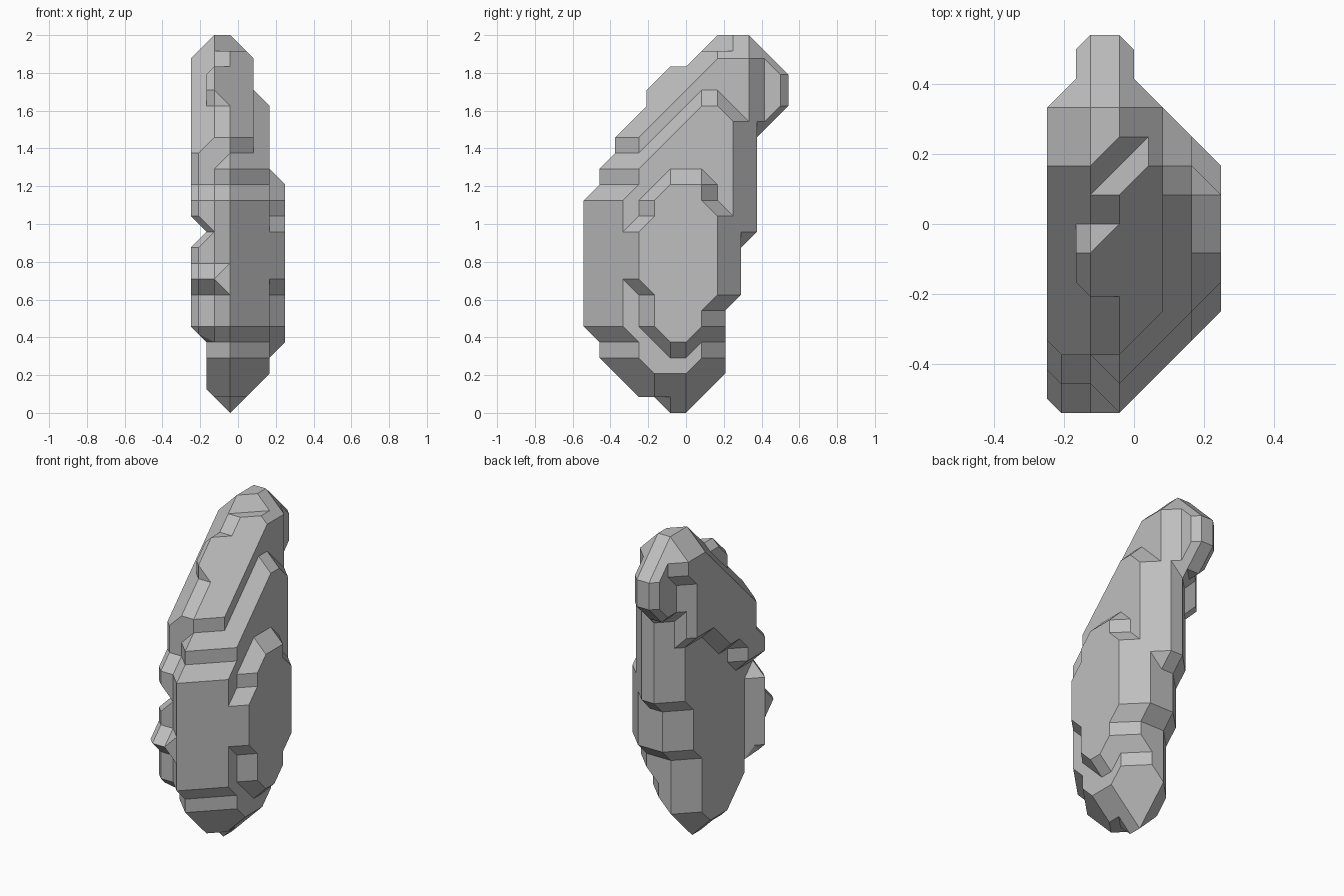
import bpy
import bmesh
from itertools import product
from mathutils import Vector

STEP = 1 / 12
RIDGE = 2  # slab that carries the front ridge

# Side outline of the ridge as (height, depth) grid steps
FRONT = [(0, 5), (1, 3), (3, 1), (4, 1), (5, 0), (13, 0), (14, 1), (15, 1),
         (16, 2), (17, 2), (23, 8)]
BACK = [(0, 6), (2, 8), (6, 8), (7, 9), (10, 9), (11, 10), (17, 10),
        (19, 12), (21, 12), (23, 10)]

# Bottom, top and deepest back step of each upright slab
SLABS = [(5, 22, 9), (1, 23, 12), (0, 23, 12), (1, 22, 10), (2, 19, 9), (4, 14, 8)]

cube = bpy.data.objects.get("Cube")
if cube:
    bpy.data.objects.remove(cube, do_unlink=True)


def edge_at(edge, height):
    """Depth of an outline at a height, along straight runs."""
    for (h0, d0), (h1, d1) in zip(edge, edge[1:]):
        if h0 <= height <= h1:
            return round(d0 + (d1 - d0) * (height - h0) / (h1 - h0))


def slab_front(slab, height):
    """Front edge, stepping back on both sides of the ridge."""
    depth = edge_at(FRONT, height)
    if slab >= RIDGE:
        chipped = ((slab == 5 and not 8 <= height <= 11)
                   or (slab == 4 and height > 16)
                   or (slab == RIDGE and height == 23))
        return depth + slab - RIDGE + chipped
    if slab == 0:
        return depth + (height != 16)
    return depth + (height < 16)


def slab_back(slab, height):
    """Back edge, rounded off towards the ends of the slab."""
    bottom, top, limit = SLABS[slab]
    rise = height - bottom
    # The outer right slabs widen more slowly
    if slab > 3:
        rise = (rise + 1) // 2
    depth = min(edge_at(BACK, height), limit, rise + 6)
    if (slab == 4 and height == top) or (slab == 5 and height > top - 2):
        depth -= 1
    # Slanted back corner below the head
    if slab == 1 and 1 < height < 18:
        depth = edge_at(BACK, height) - 1
    # Side plate with a slanted lower edge, and a small knob below it
    if slab == 0:
        if height < 11:
            depth = 1
        elif height < 16:
            depth = height - 9 - (height == 13)
        elif height > 20:
            depth += 1
    return depth


def fill_slabs():
    """Set of all filled grid points."""
    filled = set()
    for slab, (bottom, top, limit) in enumerate(SLABS):
        for height in range(bottom, top + 1):
            # Notch across the side
            if slab == 0 and height == 11:
                continue
            for depth in range(slab_front(slab, height), slab_back(slab, height) + 1):
                filled.add((slab, depth, height))
    # Knob tip and the ledge near the peak
    return filled | {(0, 0, 8), (1, 0, 8), (1, 4, 20), (1, 5, 21)}


CORNERS = list(product((0, 1), repeat=3))


def touching(a, b):
    return sum(abs(p - q) for p, q in zip(a, b)) == 1


def clusters(corners):
    """Split cell corners into groups joined by cell edges."""
    left = set(corners)
    groups = []
    while left:
        group = {left.pop()}
        grown = True
        while grown:
            grown = {c for c in left if any(touching(c, g) for g in group)}
            group |= grown
            left -= grown
        groups.append(group)
    return groups


def facets(inside):
    """Chamfered facets of one grid cell with the given filled corners."""
    # Mostly filled cells are carved by their empty corners
    groups = [inside]
    if len(inside) > 4:
        groups = clusters(c for c in CORNERS if c not in inside)
    result = []
    for group in groups:
        points = {Vector(c).freeze() for c in group}
        for a, b in product(group, CORNERS):
            if touching(a, b) and (a in inside) != (b in inside):
                points.add(((Vector(a) + Vector(b)) / 2).freeze())
        hull = bmesh.new()
        for point in points:
            hull.verts.new(point)
        bmesh.ops.convex_hull(hull, input=hull.verts)
        for face in hull.faces:
            coords = [v.co.copy() for v in face.verts]
            on_side = any(all(abs(c[axis] - side) < STEP / 100 for c in coords)
                          for axis in range(3) for side in (0, 1))
            if not on_side:
                result.append(coords)
        hull.free()
    return result


def build_rock():
    filled = fill_slabs()
    bm = bmesh.new()
    origin = Vector((-2.5, -6, 0.5))
    known = {}
    for cell in product(range(-1, 6), range(-1, 13), range(-1, 24)):
        inside = frozenset(c for c in CORNERS
                           if tuple(p + q for p, q in zip(cell, c)) in filled)
        if 0 < len(inside) < len(CORNERS):
            if inside not in known:
                known[inside] = facets(inside)
            for coords in known[inside]:
                bm.faces.new([bm.verts.new((Vector(cell) + c + origin) * STEP)
                              for c in coords])
    bmesh.ops.remove_doubles(bm, verts=bm.verts, dist=STEP / 100)
    bmesh.ops.recalc_face_normals(bm, faces=bm.faces)
    bmesh.ops.dissolve_limit(bm, angle_limit=0.01, verts=bm.verts, edges=bm.edges)
    mesh = bpy.data.meshes.new("rock")
    bm.to_mesh(mesh)
    bm.free()
    rock = bpy.data.objects.new("rock", mesh)
    bpy.context.collection.objects.link(rock)
    return rock


# Plain grey stone
stone = bpy.data.materials.new("grey_stone")
stone.use_nodes = True
grey = (0.52, 0.52, 0.52, 1)
stone.diffuse_color = grey
stone.node_tree.nodes["Principled BSDF"].inputs["Base Color"].default_value = grey

build_rock().data.materials.append(stone)
